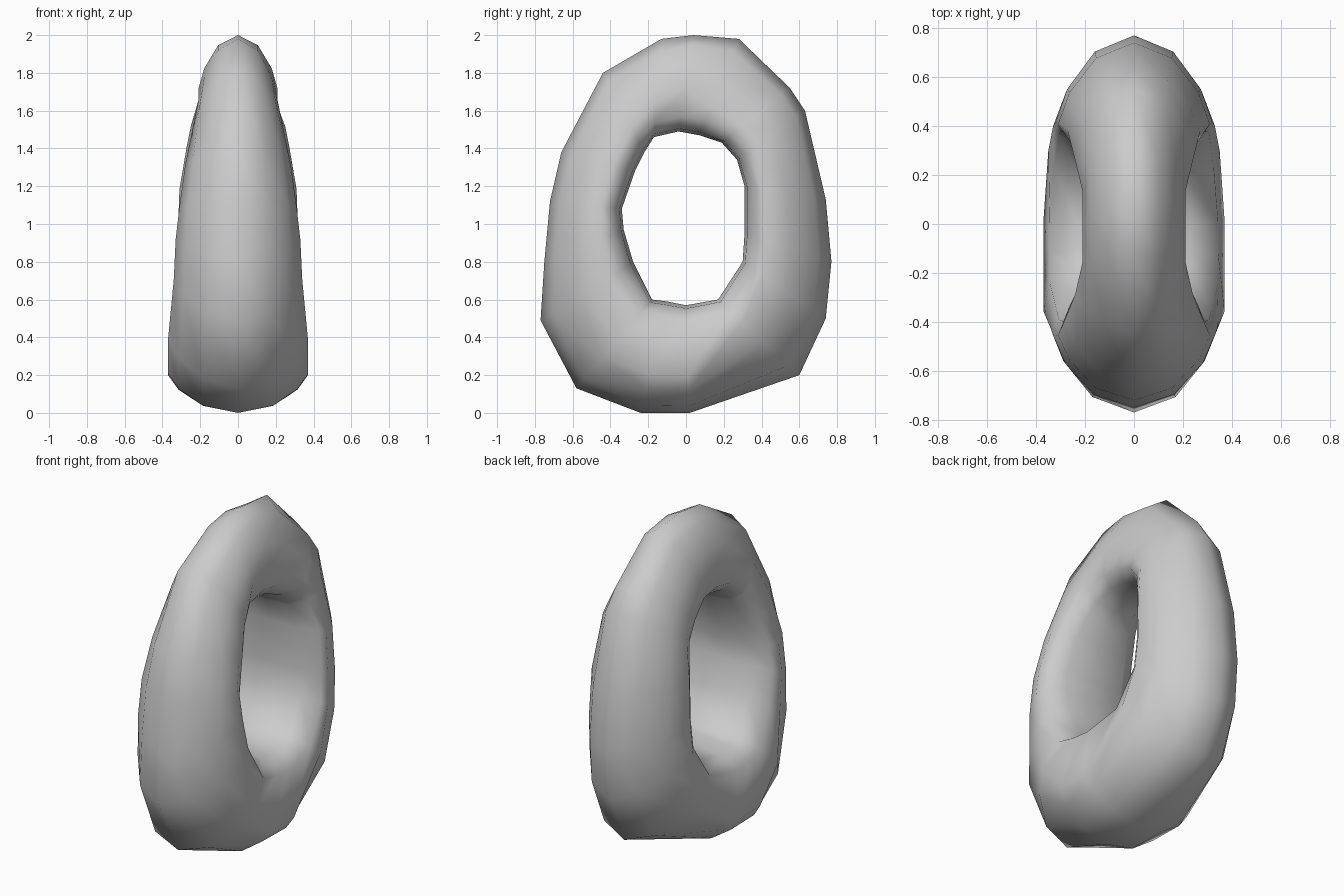
import bpy
import bmesh
import math
from mathutils import Vector

default_cube = bpy.data.objects.get("Cube")
if default_cube:
    bpy.data.objects.remove(default_cube, do_unlink=True)


def make_material(name, colour):
    material = bpy.data.materials.new(name)
    material.use_nodes = True
    material.diffuse_color = colour
    material.node_tree.nodes["Principled BSDF"].inputs["Base Color"].default_value = colour
    return material


# Stations round the ring: outer (y, z), inner (y, z), half width, taper of the outer side
STATIONS = [
    ((.04, 2), (-.04, 1.49), .21, .8),
    ((-.13, 1.98), (-.17, 1.46), .21, .9),
    ((-.44, 1.8), (-.22, 1.38), .24, 1),
    ((-.66, 1.38), (-.27, 1.28), .28, 1),
    ((-.72, 1.12), (-.34, 1.08), .31, 1),
    ((-.75, .8), (-.33, .97), .33, 1),
    ((-.77, .49), (-.28, .8), .34, 1),
    ((-.58, .13), (-.18, .6), .37, .8),
    ((-.24, 0), (-.1, .59), .37, .5),
    ((.02, 0), (0, .57), .37, .5),
    ((.6, .2), (.17, .6), .35, 1),
    ((.74, .5), (.3, .8), .33, 1.1),
    ((.77, .8), (.31, .95), .32, 1.1),
    ((.74, 1.13), (.31, 1.2), .31, 1.1),
    ((.63, 1.6), (.27, 1.34), .27, 1),
    ((.55, 1.72), (.19, 1.43), .25, 1),
    ((.28, 1.98), (.07, 1.47), .21, 1),
]

# Half cross-section: share of half width, share of depth from outside to inside
OUTER_SIDE = [(0, 0), (.5, .13), (.85, .43), (1, .7)]
INNER_SIDE = [(.93, .85), (.62, .97), (0, 1)]


def section(taper):
    half = [(x, t * taper) for x, t in OUTER_SIDE] + INNER_SIDE
    return half + [(-x, t) for x, t in half[-2:0:-1]]


def build_ring(name, material):
    bm = bmesh.new()
    loops = []
    for outer, inner, width, taper in STATIONS:
        start = Vector((0, *outer))
        end = Vector((0, *inner))
        loops.append([bm.verts.new(start.lerp(end, t) + Vector((x * width, 0, 0)))
                      for x, t in section(taper)])
    # Bridge each cross-section to the next, closing the ring
    sides = len(loops[0])
    for i, loop in enumerate(loops):
        following = loops[(i + 1) % len(loops)]
        for j in range(sides):
            k = (j + 1) % sides
            bm.faces.new((loop[j], loop[k], following[k], following[j]))
    bmesh.ops.recalc_face_normals(bm, faces=bm.faces)
    mesh = bpy.data.meshes.new(name)
    bm.to_mesh(mesh)
    bm.free()
    mesh.materials.append(material)
    ring = bpy.data.objects.new(name, mesh)
    bpy.context.collection.objects.link(ring)
    return ring


ring = build_ring("ring_body", make_material("light_grey", (.6, .6, .6, 1)))
bpy.ops.object.select_all(action="DESELECT")
ring.select_set(True)
bpy.context.view_layer.objects.active = ring
bpy.ops.object.shade_smooth_by_angle(angle=math.radians(60))
